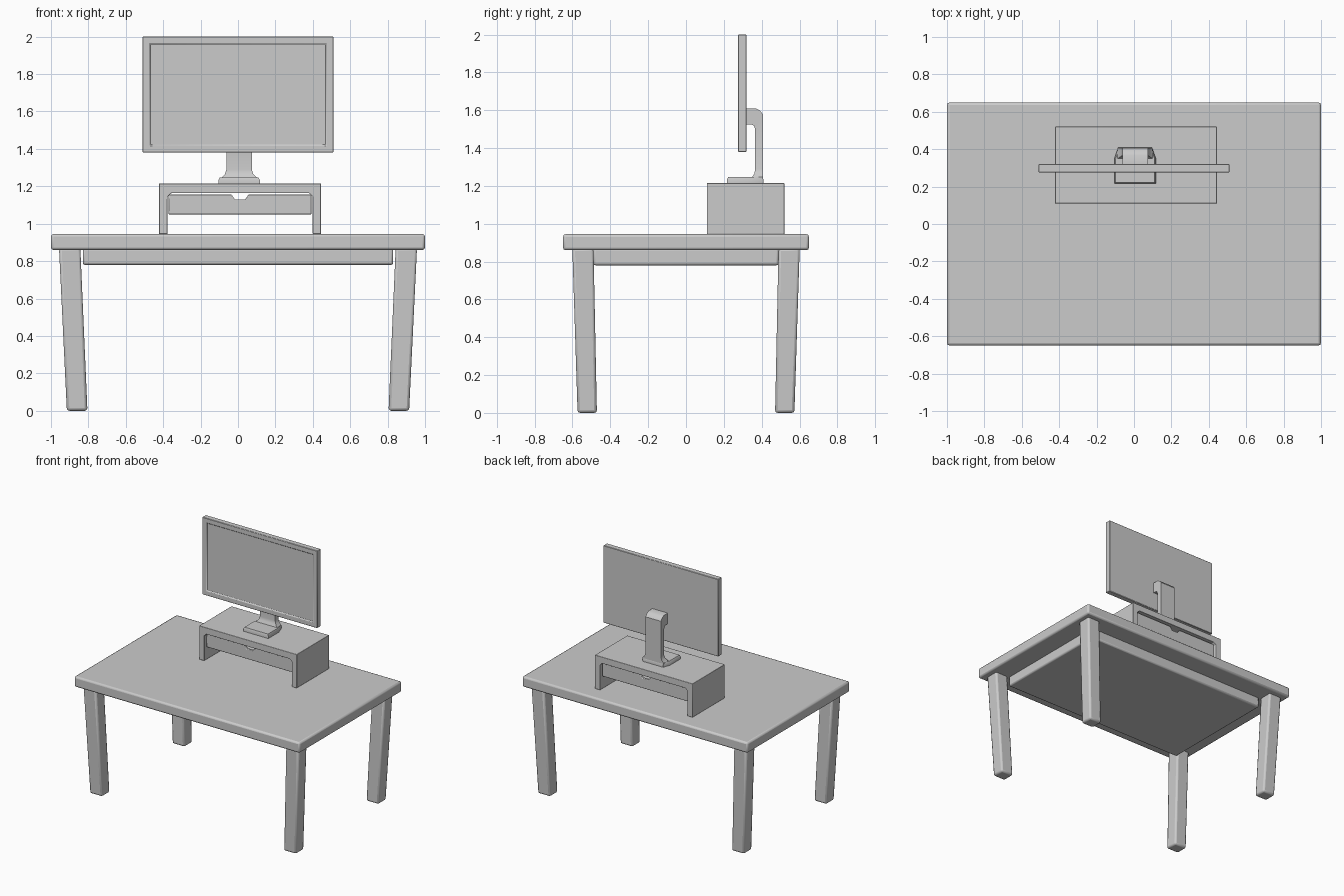
import bpy
import bmesh
import math

cube = bpy.data.objects.get("Cube")
if cube:
    bpy.data.objects.remove(cube, do_unlink=True)

# One plain grey for everything
grey = bpy.data.materials.new("plain grey")
grey.use_nodes = True
colour = (0.6, 0.6, 0.6, 1)
grey.diffuse_color = colour
grey.node_tree.nodes["Principled BSDF"].inputs["Base Color"].default_value = colour


def loft(name, rings, bevel=0.0, segments=2):
    """Skin a row of matching rings, cap both ends and round the edges."""
    bm = bmesh.new()
    rows = [[bm.verts.new(p) for p in ring] for ring in rings]
    count = len(rows[0])
    for a, b in zip(rows, rows[1:]):
        for i in range(count):
            j = (i + 1) % count
            bm.faces.new((a[i], a[j], b[j], b[i]))
    bm.faces.new(rows[0][::-1])
    bm.faces.new(rows[-1])
    bmesh.ops.recalc_face_normals(bm, faces=bm.faces)
    mesh = bpy.data.meshes.new(name)
    bm.to_mesh(mesh)
    bm.free()
    mesh.materials.append(grey)
    obj = bpy.data.objects.new(name, mesh)
    bpy.context.collection.objects.link(obj)
    if bevel:
        mod = obj.modifiers.new("rounded edges", "BEVEL")
        mod.width = bevel
        mod.segments = segments
        mod.limit_method = "ANGLE"
        mod.angle_limit = math.radians(40)
    bpy.ops.object.select_all(action="DESELECT")
    obj.select_set(True)
    bpy.context.view_layer.objects.active = obj
    bpy.ops.object.shade_smooth_by_angle(angle=math.radians(35))
    return obj


def rect(x0, x1, y0, y1, z):
    return [(x0, y0, z), (x1, y0, z), (x1, y1, z), (x0, y1, z)]


def box(name, x, y, z, bevel=0.0):
    return loft(name, [rect(*x, *y, h) for h in z], bevel)


def prism(name, outline, y, bevel=0.0):
    """Extrude an x-z outline along y."""
    return loft(name, [[(px, d, pz) for px, pz in outline] for d in y], bevel)


# Table
box("tabletop", (-1, 1), (-0.65, 0.65), (0.86, 0.945), 0.014)
box("apron", (-0.83, 0.83), (-0.49, 0.49), (0.78, 0.87), 0.012)
for sx, side in ((-1, "right"), (1, "left")):
    for sy, end in ((-1, "front"), (1, "back")):
        rings = []
        for cx, cy, hx, hy, z in ((0.86, 0.522, 0.055, 0.051, 0),
                                  (0.90, 0.545, 0.057, 0.056, 0.87)):
            rings.append(rect(sx * cx - hx, sx * cx + hx,
                              sy * cy - hy, sy * cy + hy, z))
        loft(f"{end}_{side}_leg", rings, 0.014)

# Monitor riser: an arch with small chamfers inside
MID = 0.011
half = [(0.433, 0.945), (0.433, 1.215)]
inner = [(0.388, 0.945), (0.388, 1.145), (0.37, 1.163)]
arch = ([(MID - x, z) for x, z in half] + [(MID + x, z) for x, z in half[::-1]]
        + [(MID + x, z) for x, z in inner]
        + [(MID - x, z) for x, z in inner[::-1]])
prism("riser", arch, (0.11, 0.52), 0.003)

# Open drawer tray with a finger notch at each end
wall = [(0.382, 1.05), (0.382, 1.157), (0.046, 1.157), (0.028, 1.13)]
end_outline = ([(MID + x, z) for x, z in wall]
               + [(MID - x, z) for x, z in wall[::-1]])
for end, y in (("front", (0.13, 0.15)), ("back", (0.48, 0.50))):
    prism(f"drawer_{end}", end_outline, y, 0.004)
box("drawer_floor", (MID - 0.375, MID + 0.375), (0.14, 0.49), (1.053, 1.07))
for s, side in ((-1, "right"), (1, "left")):
    xs = sorted((MID + s * 0.362, MID + s * 0.381))
    box(f"drawer_{side}", xs, (0.14, 0.49), (1.055, 1.156))

# Monitor with a shallow inset screen
monitor = box("monitor", (-0.51, 0.51), (0.275, 0.32), (1.38, 2.0))
bm = bmesh.new()
bm.from_mesh(monitor.data)
bm.faces.ensure_lookup_table()
front = min(bm.faces, key=lambda f: f.normal.y)
bmesh.ops.inset_region(bm, faces=[front], thickness=0.053)
bmesh.ops.inset_region(bm, faces=[front], thickness=0.004, depth=-0.008)
bm.to_mesh(monitor.data)
bm.free()
edge = monitor.modifiers.new("rounded edges", "BEVEL")
edge.width = 0.003
edge.limit_method = "ANGLE"

# Stand arm: outer and inner corner of each section, with its half width
SX = 0.006
sections = [
    ((0.318, 1.61), (0.318, 1.525), 0.068),
    ((0.368, 1.61), (0.345, 1.525), 0.068),
    ((0.392, 1.597), (0.359, 1.518), 0.068),
    ((0.407, 1.577), (0.365, 1.50), 0.068),
    ((0.407, 1.29), (0.365, 1.29), 0.068),
    ((0.407, 1.265), (0.362, 1.265), 0.076),
    ((0.407, 1.247), (0.35, 1.247), 0.093),
    ((0.407, 1.22), (0.34, 1.22), 0.093),
]
loft("stand_arm", [[(SX - w, *a), (SX + w, *a), (SX + w, *b), (SX - w, *b)]
                   for a, b, w in sections])

# Stand base with clipped back corners
base = [(-0.111, 0.217), (0.111, 0.217), (0.111, 0.35), (0.09, 0.41),
        (-0.09, 0.41), (-0.111, 0.35)]
loft("stand_base", [[(SX + x * k, 0.31 + (y - 0.31) * k, z) for x, y in base]
                    for k, z in ((1, 1.213), (1, 1.233), (0.94, 1.247))])
